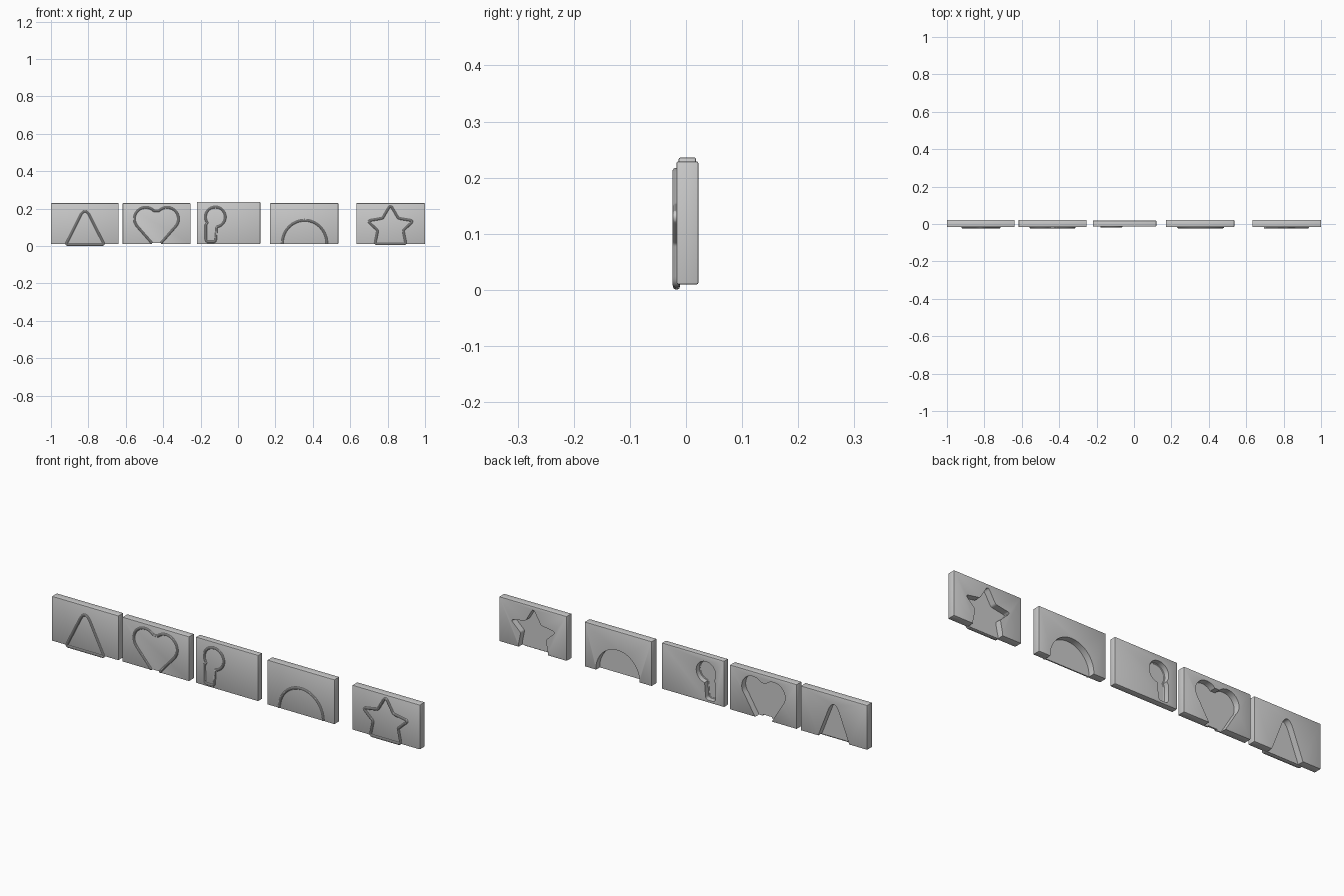
import bpy, bmesh
from math import sin, cos, radians
from mathutils import Vector

if "Cube" in bpy.data.objects:
    bpy.data.objects.remove(bpy.data.objects["Cube"])

FRONT, BACK, FLOOR = -0.017, 0.022, -0.009


def arc(cx, cz, rx, rz, a0, a1, n=20):
    return [(cx + rx * cos(radians(a0 + (a1 - a0) * i / n)),
             cz + rz * sin(radians(a0 + (a1 - a0) * i / n))) for i in range(n + 1)]


def rounded(points, radii, n=6):
    out = []
    for i, p in enumerate(points):
        p = Vector(p)
        a = p + (Vector(points[i - 1]) - p).normalized() * radii[i]
        b = p + (Vector(points[(i + 1) % len(points)]) - p).normalized() * radii[i]
        for k in range(n + 1):
            t = k / n
            out.append(tuple(a * (1 - t) ** 2 + p * 2 * t * (1 - t) + b * t * t))
    return out


def prism(name, pts, y0, y1):
    bm = bmesh.new()
    f = bm.faces.new([bm.verts.new((x, y0, z)) for x, z in pts])
    ext = bmesh.ops.extrude_face_region(bm, geom=[f])["geom"]
    bmesh.ops.translate(bm, vec=(0, y1 - y0, 0),
                        verts=[v for v in ext if isinstance(v, bmesh.types.BMVert)])
    bmesh.ops.recalc_face_normals(bm, faces=bm.faces)
    me = bpy.data.meshes.new(name)
    bm.to_mesh(me)
    bm.free()
    ob = bpy.data.objects.new(name, me)
    bpy.context.collection.objects.link(ob)
    return ob


def activate(ob):
    bpy.ops.object.select_all(action='DESELECT')
    ob.select_set(True)
    bpy.context.view_layer.objects.active = ob


def cut(ob, cutter):
    cutter.hide_render = True
    m = ob.modifiers.new("cut", 'BOOLEAN')
    m.operation, m.solver, m.object = 'DIFFERENCE', 'EXACT', cutter
    activate(ob)
    bpy.ops.object.modifier_apply(modifier=m.name)
    bpy.data.objects.remove(cutter)


def plaque(name, x0, x1, top, front, back, outline, closed, open_bottom, raise_y=0.0):
    # slab with softened edges
    slab = prism(name + "_plate", [(x0, .01), (x1, .01), (x1, top), (x0, top)], front, back)
    bev = slab.modifiers.new("bevel", 'BEVEL')
    bev.width, bev.segments = 0.003, 2
    activate(slab)
    bpy.ops.object.modifier_apply(modifier=bev.name)
    # pocket cut from behind, leaving a thin front skin
    pts = [(x, z - .04 if open_bottom and z < .02 else z) for x, z in outline]
    cut(slab, prism("pocket_cutter", pts, FLOOR, 0.1))
    # raised outline
    cu = bpy.data.curves.new(name + "_rim", 'CURVE')
    cu.dimensions = '3D'
    cu.bevel_depth, cu.bevel_resolution, cu.use_fill_caps = 0.0063, 3, True
    sp = cu.splines.new('POLY')
    sp.points.add(len(outline) - 1)
    for p, (x, z) in zip(sp.points, outline):
        p.co = (x, front - raise_y, z, 1)
    sp.use_cyclic_u = closed
    rim = bpy.data.objects.new(name + "_rim", cu)
    bpy.context.collection.objects.link(rim)
    activate(rim)
    bpy.ops.object.convert(target='MESH')
    for ob in (slab, rim):
        activate(ob)
        bpy.ops.object.shade_smooth_by_angle(angle=radians(35))
    return slab


# triangle plaque
c = -0.818
tri = rounded([(c - .103, .0065), (c + .103, .0065), (c, .212)], [.012, .012, .06], 8)
plaque("triangle", -1.0, -0.638, .229, FRONT, BACK, tri, True, True)

# heart plaque with an open tip
c = -0.436
half = [(.024, .015)] + arc(.057, .145, .061, .061, -42, 137)
heart = [(c + x, z) for x, z in half] + [(c - x, z) for x, z in reversed(half)]
body = plaque("heart", -0.617, -0.254, .229, FRONT, BACK, heart, False, True)
cut(body, prism("tip_cutter", [(c - .024, 0), (c + .024, 0), (c + .024, .016), (c - .024, .016)], -.1, .1))

# round-headed key shape plaque
c = -0.121
key = (arc(c, .155, .053, .053, -82, 215, 28) + [(-.172, .112)]
       + arc(-.158, .036, .014, .014, 180, 270, 6)
       + arc(-.133, .036, .014, .014, 270, 360, 6))
plaque("key", -0.22, 0.119, .236, -.013, .018, key, True, False)

# arch plaque
arch = arc(.356, .013, .119, .124, 0, 180, 32)
plaque("arch", 0.171, 0.536, .229, FRONT, BACK, arch, False, True)

# star plaque
c = 0.815
right = [(.042, .148), (.123, .134), (.068, .083), (.083, .010)]
star = [(c, .22)] + [(c + x, z) for x, z in right] + [(c - x, z) for x, z in reversed(right)]
star = rounded(star, [.02, .008, .018, .008, .014, .014, .008, .018, .008])
plaque("star", 0.633, 1.0, .229, FRONT, BACK, star, True, True, 0.001)
